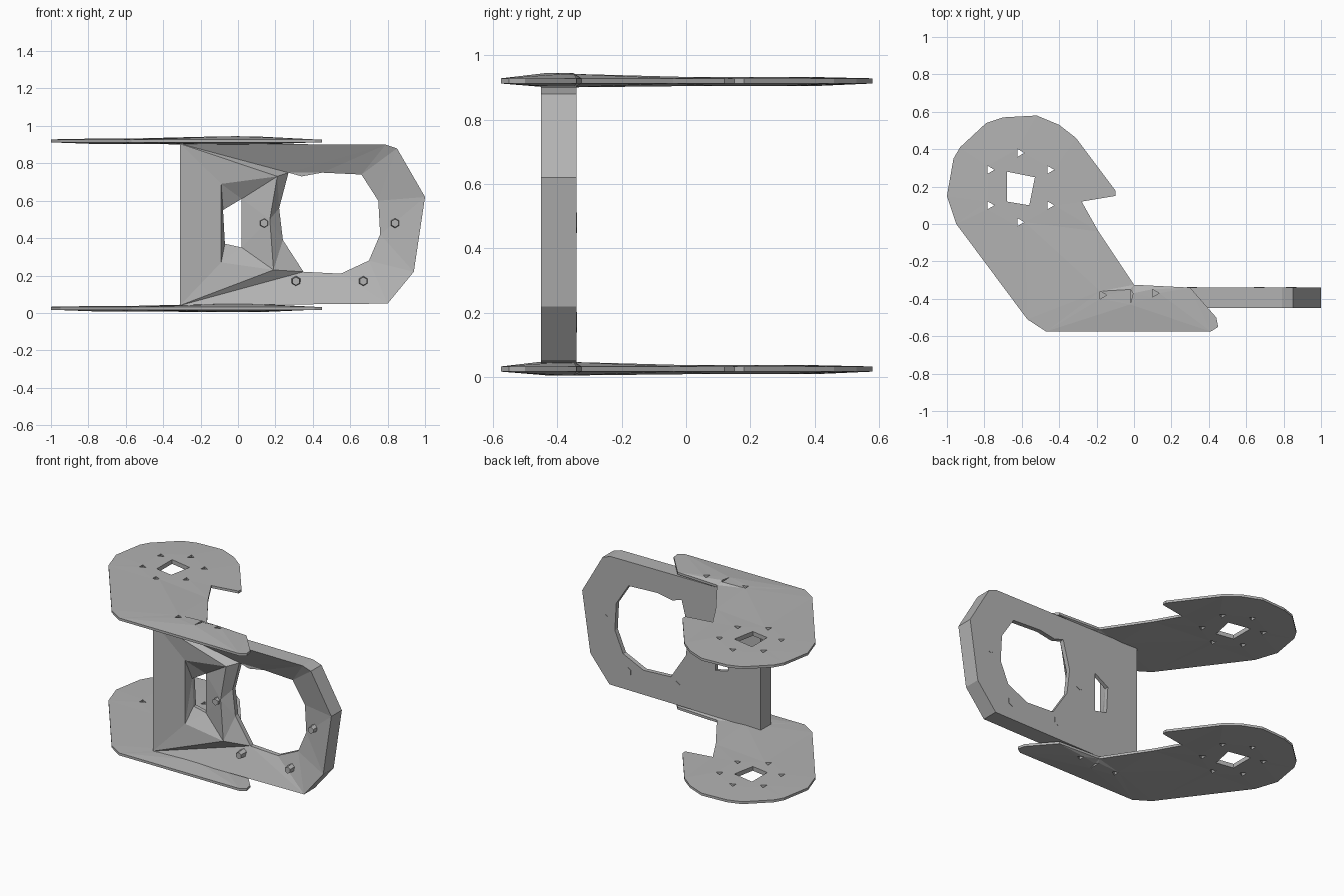
import bpy
import bmesh
from math import cos, sin, pi

if "Cube" in bpy.data.objects:
    bpy.data.objects.remove(bpy.data.objects["Cube"])

grey = bpy.data.materials.new("light_grey_metal")
grey.use_nodes = True
colour = (0.45, 0.45, 0.45, 1)
grey.diffuse_color = colour
grey.node_tree.nodes["Principled BSDF"].inputs["Base Color"].default_value = colour


def finish(name, bm):
    bmesh.ops.recalc_face_normals(bm, faces=bm.faces[:])
    mesh = bpy.data.meshes.new(name)
    bm.to_mesh(mesh)
    bm.free()
    mesh.materials.append(grey)
    obj = bpy.data.objects.new(name, mesh)
    bpy.context.collection.objects.link(obj)
    return obj


def sheet(name, loops, place):
    """Fill an outline with holes; each loop is (points, low, high) across the thickness."""
    bm = bmesh.new()
    tag = bm.verts.layers.int.new("loop")
    edges = []
    for i, (points, low, high) in enumerate(loops):
        verts = [bm.verts.new((u, v, 0)) for u, v in points]
        for a, b in zip(verts, verts[1:] + verts[:1]):
            a[tag] = i
            edges.append(bm.edges.new((a, b)))
    bmesh.ops.triangle_fill(bm, edges=edges, use_beauty=True, normal=(0, 0, 1))
    old = bm.verts[:]
    new = bmesh.ops.extrude_face_region(bm, geom=bm.faces[:], use_keep_orig=True)["geom"]
    top = [g for g in new if isinstance(g, bmesh.types.BMVert)]
    for group, side in ((old, 1), (top, 2)):
        for v in group:
            v.co = place(v.co.x, v.co.y, loops[v[tag]][side])
    return finish(name, bm)


def small_hole(u, v, r=0.024):
    return [(u + r * cos(a), v + r * sin(a)) for a in (0, 2 * pi / 3, 4 * pi / 3)]


# Hooked horizontal arms, thin at the rim and thicker around the holes
arm_outline = [
    (-0.47, -0.575), (0.41, -0.575), (0.45, -0.55), (0.44, -0.5), (0.30, -0.34),
    (0.0, -0.325), (-0.19, -0.04), (-0.28, 0.12), (-0.10, 0.15), (-0.10, 0.18),
    (-0.31, 0.46), (-0.40, 0.53), (-0.52, 0.58), (-0.70, 0.57), (-0.79, 0.54),
    (-0.93, 0.41), (-0.965, 0.35), (-1.0, 0.15), (-0.95, 0.0), (-0.57, -0.51)]
centre_hole = [(-0.68, 0.28), (-0.53, 0.25), (-0.56, 0.10), (-0.68, 0.12)]
horn_holes = [(-0.77, 0.29), (-0.61, 0.38), (-0.45, 0.29),
              (-0.77, 0.10), (-0.61, 0.01), (-0.45, 0.10)]
mount_holes = [(-0.17, -0.38), (0.11, -0.37)]
slot = [(-0.02, -0.35), (-0.005, -0.37), (-0.02, -0.43)]

for name, base in (("lower_arm", 0.005), ("upper_arm", 0.90)):
    loops = [(arm_outline, base + 0.012, base + 0.028),
             (centre_hole, base + 0.004, base + 0.032)]
    loops += [(small_hole(*c), base + 0.004, base + 0.032) for c in horn_holes]
    loops += [(small_hole(*c), base, base + 0.042) for c in mount_holes]
    loops.append((slot, base, base + 0.045))
    sheet(name, loops, lambda u, v, w: (u, v, w))

# Upright bracket: deep outer rim sloping back to a thin edge at the large opening
upright_outline = [(-0.31, 0.04), (0.80, 0.05), (0.94, 0.22), (1.0, 0.62),
                   (0.85, 0.88), (0.79, 0.90), (-0.31, 0.905)]
big_opening = [(0.27, 0.75), (0.34, 0.73), (0.45, 0.75), (0.66, 0.74), (0.75, 0.60),
               (0.76, 0.42), (0.70, 0.28), (0.55, 0.21), (0.35, 0.22), (0.24, 0.39),
               (0.22, 0.56)]
pocket = [(-0.09, 0.69), (0.21, 0.73), (0.17, 0.5), (0.19, 0.23), (-0.09, 0.27)]
window = [(-0.08, 0.55), (0.02, 0.61), (0.02, 0.35), (-0.07, 0.37)]


def upright(u, v, w):
    return (u, w, v)


sheet("upright_bracket", [(upright_outline, -0.45, -0.34), (big_opening, -0.37, -0.34),
                          (pocket, -0.425, -0.34)], upright)
sheet("window_panel", [(pocket, -0.425, -0.34), (window, -0.365, -0.34)], upright)

# Screw bosses around the large opening
for i, (x, z) in enumerate([(0.14, 0.48), (0.84, 0.48), (0.31, 0.17), (0.67, 0.17)]):
    bm = bmesh.new()
    bmesh.ops.create_cone(bm, cap_ends=True, segments=6, radius1=0.032, radius2=0.022, depth=0.1)
    for v in bm.verts:
        v.co = (x + v.co.x, -0.388 - v.co.z, z + v.co.y)
    finish("screw_boss_%d" % (i + 1), bm)
